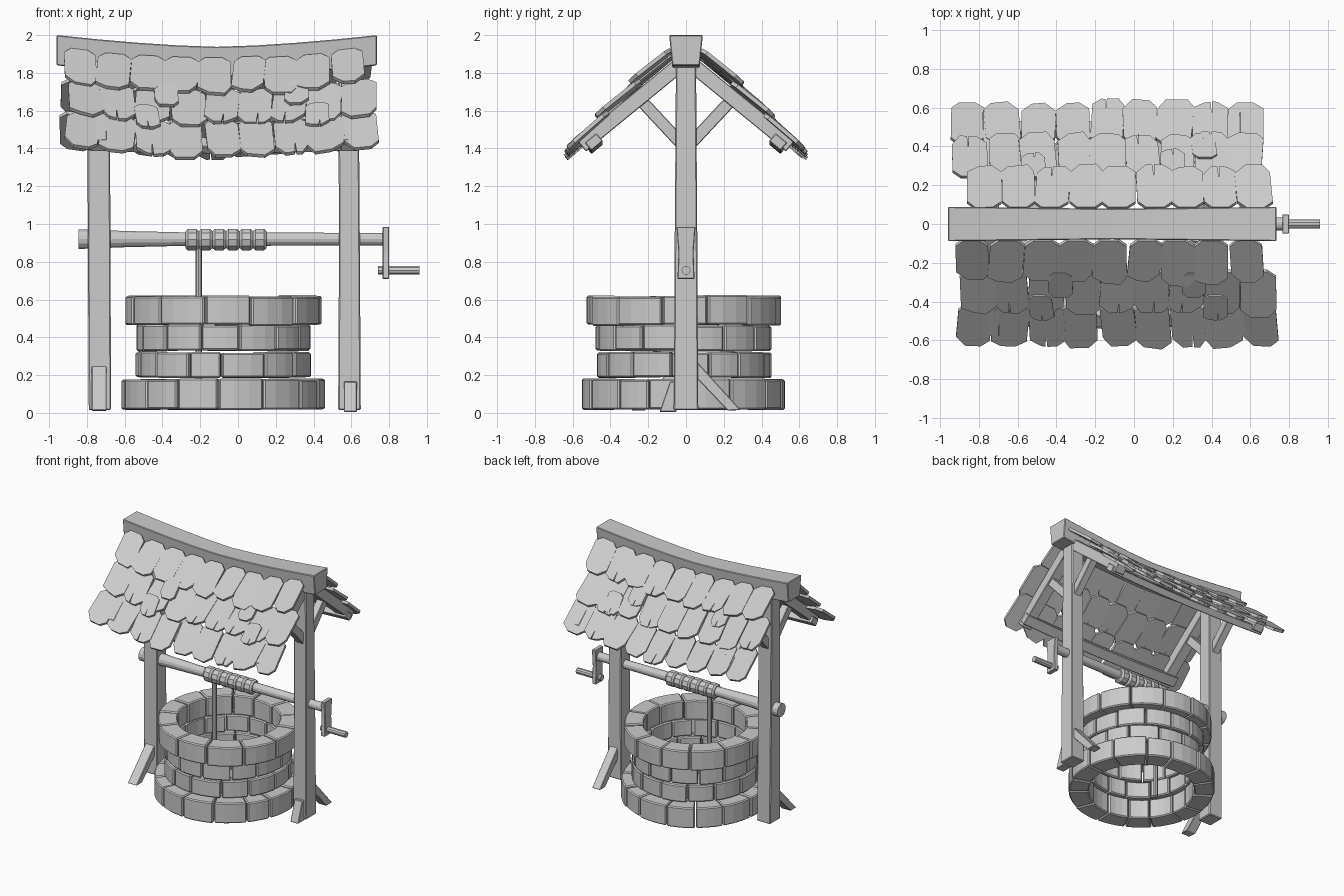
import bpy, bmesh, math, random
from mathutils import Vector

if "Cube" in bpy.data.objects:
    bpy.data.objects.remove(bpy.data.objects["Cube"])

R = random.Random(7)
J = lambda a: R.uniform(-a, a)


def finish(name, bm, bevel=0.0):
    bmesh.ops.recalc_face_normals(bm, faces=bm.faces)
    me = bpy.data.meshes.new(name)
    bm.to_mesh(me)
    bm.free()
    ob = bpy.data.objects.new(name, me)
    bpy.context.collection.objects.link(ob)
    if bevel:
        m = ob.modifiers.new("bevel", 'BEVEL')
        m.width, m.segments, m.limit_method = bevel, 1, 'ANGLE'
    return ob


def loft(bm, rings):
    """Skin equal-sized point rings and cap both ends."""
    vs = [[bm.verts.new(p) for p in r] for r in rings]
    n = len(vs[0])
    for a, b in zip(vs, vs[1:]):
        for i in range(n):
            bm.faces.new((a[i], a[(i + 1) % n], b[(i + 1) % n], b[i]))
    bm.faces.new(vs[0])
    bm.faces.new(vs[-1])


def slab(name, yz, x0, x1):
    bm = bmesh.new()
    loft(bm, [[(x, y, z) for y, z in yz] for x in (x0, x1)])
    return finish(name, bm, 0.004)


def bar(name, p, q, w, h):
    """Beam in the yz plane, w wide along x and h thick."""
    d = (Vector(q) - Vector(p)).normalized()
    s, n = Vector((w / 2, 0, 0)), d.cross(Vector((1, 0, 0))) * h / 2
    bm = bmesh.new()
    loft(bm, [[Vector(c) + a * s + b * n for a, b in ((-1, -1), (1, -1), (1, 1), (-1, 1))]
              for c in (p, q)])
    return finish(name, bm, 0.004)


def lathe(name, prof, origin, n=12, axis='x'):
    """Round part from (position, radius) pairs along an axis."""
    o, rings = Vector(origin), []
    for t, r in prof:
        cs = [(r * math.cos(2 * math.pi * i / n), r * math.sin(2 * math.pi * i / n)) for i in range(n)]
        rings.append([o + (Vector((t, a, b)) if axis == 'x' else Vector((a, b, t))) for a, b in cs])
    bm = bmesh.new()
    loft(bm, rings)
    ob = finish(name, bm)
    for f in ob.data.polygons:
        f.use_smooth = False
    return ob


def sag(x):
    return 0.06 * max(0, 1 - ((x + 0.11) / 0.85) ** 2)


# Stone wall: four courses of separate wedge blocks
CX, CY = -0.077, -0.01


def course(name, z0, z1, ro, ri, n, start):
    bm = bmesh.new()
    cuts = [start + 2 * math.pi * (i + J(0.13)) / n for i in range(n)]
    cuts.append(cuts[0] + 2 * math.pi)
    for a, b in zip(cuts, cuts[1:]):
        g, dr, t0, t1 = 0.004 / ro, J(0.006), z0 + J(0.004), z1 + J(0.005)
        rings = []
        for k in range(4):
            t = a + g + (b - a - 2 * g) * k / 3
            c, s = math.cos(t), math.sin(t)
            rings.append([(CX + r * c, CY + r * s, z) for r, z in
                          ((ro + dr, t0), (ro + dr, t1), (ri + dr, t1), (ri + dr, t0))])
        loft(bm, rings)
    finish(name, bm, 0.008)


course("wall_base_course", 0.018, 0.178, 0.538, 0.39, 15, 0.1)
course("wall_lower_course", 0.188, 0.322, 0.462, 0.375, 14, 0.25)
course("wall_upper_course", 0.330, 0.464, 0.464, 0.375, 14, 0.0)
course("wall_cap_course", 0.464, 0.618, 0.517, 0.375, 13, 0.2)

# Posts, slightly crooked
for name, xs in (("left_post", ((-0.79, -0.672), (-0.795, -0.675), (-0.797, -0.68))),
                 ("right_post", ((0.53, 0.65), (0.535, 0.645), (0.53, 0.638)))):
    bm = bmesh.new()
    loft(bm, [[(a, -w, z), (b, -w, z), (b, w, z), (a, w, z)]
              for (a, b), z, w in zip(xs, (0.015, 0.9, 1.87), (0.065, 0.06, 0.053))])
    finish(name, bm, 0.006)

# Foot braces
long_brace = [(0.05, 0.28), (0.05, 0.19), (0.22, 0.012), (0.29, 0.015)]
slab("right_back_foot_brace", long_brace, 0.56, 0.63)
slab("left_front_foot_brace", [(-y, z * 0.93) for y, z in long_brace], -0.775, -0.695)
slab("right_front_foot_brace", [(-0.05, 0.165), (-0.05, 0.005), (-0.14, 0.005), (-0.085, 0.165)], 0.56, 0.63)

# Sagging ridge beam
bm = bmesh.new()
rings = []
for i in range(9):
    x = -0.96 + 1.695 * i / 8
    t = 2.0 - 0.062 * max(0, 1 - abs((x + 0.11) / 0.85) ** 1.5)
    w = 0.075 + 0.012 * abs(x + 0.11)
    rings.append([(x, -w + 0.012, t - 0.16), (x, w - 0.012, t - 0.16), (x, w + 0.004, t), (x, -w - 0.004, t)])
loft(bm, rings)
finish("ridge_beam", bm, 0.005)

# Rafters, knee braces and eave purlins on both slopes
for side, s in (("front", -1), ("back", 1)):
    for end, x in (("left", -0.738), ("right", 0.587)):
        bar(f"{end}_{side}_rafter", (x, s * 0.03, 1.845), (x, s * 0.555, 1.415), 0.085, 0.08)
        bar(f"{end}_{side}_knee_brace", (x, s * 0.02, 1.42), (x, s * 0.225, 1.64), 0.06, 0.065)
    bm = bmesh.new()
    rings = []
    for i in range(7):
        x = -0.80 + 1.44 * i / 6
        z = 1.445 - 0.4 * sag(x)
        rings.append([(x, s * y, z + h) for y, h in ((0.44, 0.0), (0.50, -0.05), (0.535, -0.01), (0.475, 0.04))])
    loft(bm, rings)
    finish(f"{side}_eave_purlin", bm, 0.004)


# Shingles: chipped, pointed plates in three overlapping rows
def shingle(bm, s, x, y, z, w, length, pitch, lean):
    v = [(-.5, .14), (-.27, 0), (.25, 0), (.5, .13), (.5, .84 + J(.05)), (.24 + J(.08), 1 + J(.02))]
    if R.random() < 0.25:
        c = J(.1)
        v += [(c + .03, 1), (c + .01, .72), (c - .02, .99)]
    v += [(-.24 + J(.08), .99 + J(.03)), (-.5, .83 + J(.06))]
    ca, sa = math.cos(pitch), math.sin(pitch)
    rings = []
    for h in (0, 0.021):
        ring = []
        for a, b in v:
            px, d = x + a * w + lean * (b - .5), b * length
            ring.append((px, s * (y + d * ca + h * sa), z - d * sa + h * ca - sag(px)))
        rings.append(ring)
    loft(bm, rings)


rows = (("top", 0.075, 1.925), ("middle", 0.235, 1.758), ("bottom", 0.405, 1.592))
spans = {-1: ((-0.92, 0.665), (-0.90, 0.725), (-0.92, 0.745)),
         1: ((-0.86, 0.705), (-0.93, 0.66), (-0.94, 0.66))}
patches = {-1: ((-0.38, 0.24, 1.79), (0.31, 0.24, 1.79), (0.42, 0.36, 1.665), (-0.48, 0.36, 1.665)),
           1: ((-0.52, 0.23, 1.79), (0.20, 0.25, 1.78), (0.36, 0.33, 1.70))}
for side, s in (("front", -1), ("back", 1)):
    for (row, y, z), (x0, x1) in zip(rows, spans[s]):
        bm = bmesh.new()
        step = (x1 - x0) / 9
        for i in range(9):
            shingle(bm, s, x0 + (i + .5) * step + J(.008), y, z + J(.006), step * 1.0 + J(.01),
                    0.285 + J(.015), math.radians(40 + J(2)), J(.025))
        finish(f"{side}_{row}_shingles", bm)
    bm = bmesh.new()
    for x, y, z in patches[s]:
        shingle(bm, s, x, y, z, 0.125, 0.17, math.radians(43), J(.02))
    finish(f"{side}_patch_shingles", bm)

# Windlass axle with rope coils and hanging rope
lathe("axle", [(-0.845, .053), (-0.79, .052), (-0.60, .044), (-0.3, .037), (0.2, .036), (0.55, .034), (0.80, .034)],
      (0, 0, 0.92), 14)
coils = []
for i in range(6):
    x = -0.278 + i * 0.0717
    coils += [(x, .047), (x + .012, .059), (x + .058, .059), (x + .0715, .047)]
lathe("rope_coils", coils, (0, 0, 0.917), 10)
lathe("hanging_rope", [(0.02, .017), (0.9, .017)], (-0.208, 0.0, 0), 8, 'z')

# Crank arm and handle
slab("crank_arm", [(-.045, .71), (.045, .71), (.04, .85), (.05, .985), (-.05, .985), (-.04, .85)], 0.765, 0.80)
lathe("crank_handle", [(0.742, .024), (0.96, .024)], (0, 0, 0.755), 10)
